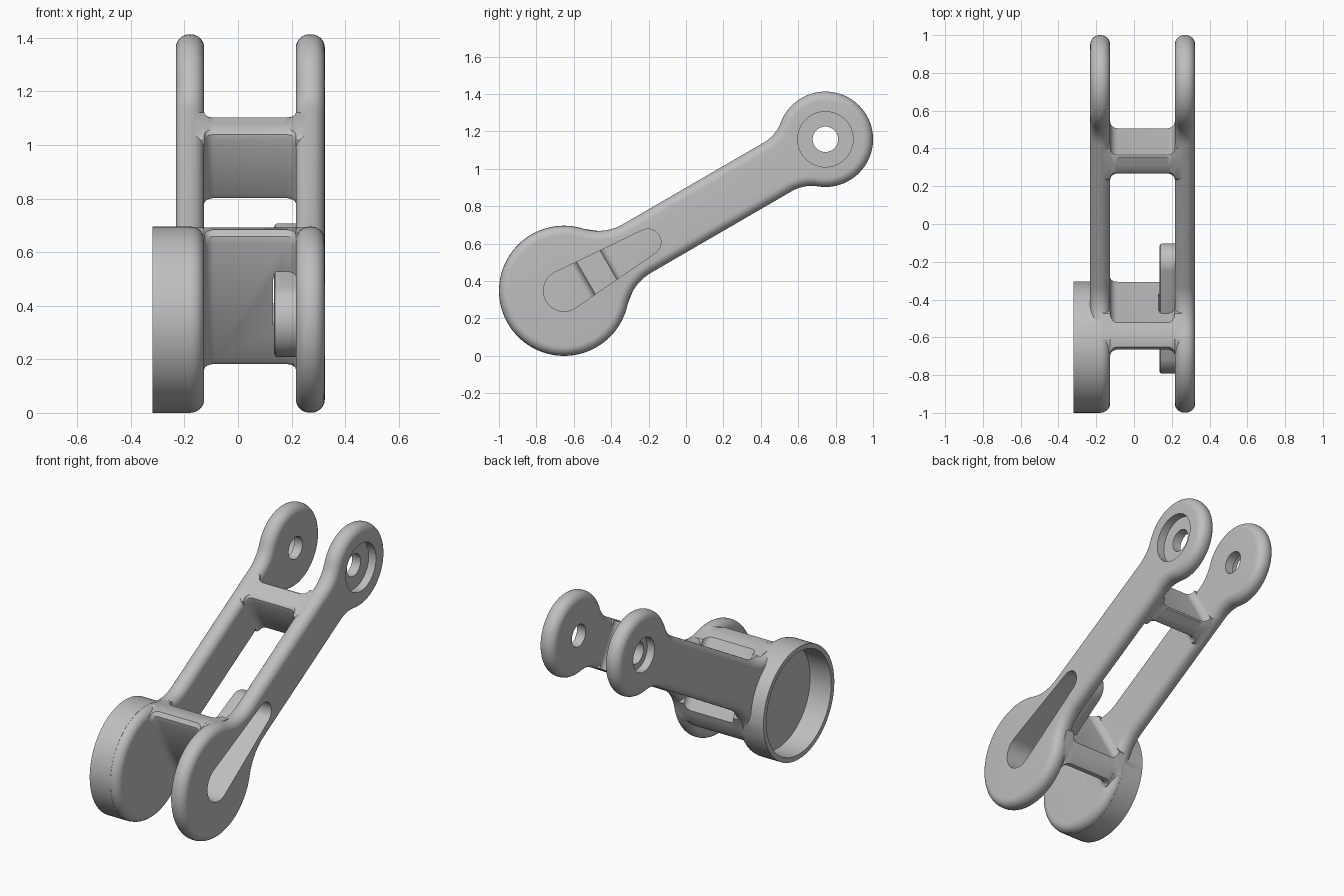
import bpy, bmesh
from math import sin, cos, pi, sqrt, atan2, acos, radians

cube = bpy.data.objects.get("Cube")
if cube:
    bpy.data.objects.remove(cube, do_unlink=True)

grey = bpy.data.materials.new("light_grey")
grey.use_nodes = True
grey.diffuse_color = (0.52, 0.52, 0.52, 1)
grey.node_tree.nodes["Principled BSDF"].inputs["Base Color"].default_value = grey.diffuse_color

# Arm frame: u runs along the arm from the large end, v across it
CY, CZ, TILT, LENGTH = -0.652, 0.348, radians(30.1), 1.615
BIG, SMALL, HALF = 0.347, 0.255, 0.15
NECK_BIG, NECK_SMALL = 0.27, 0.21


def place(x, u, v):
    return (x, CY + u * cos(TILT) - v * sin(TILT), CZ + u * sin(TILT) + v * cos(TILT))


def arc(cu, cv, r, a, b, n):
    return [(cu + r * cos(a + (b - a) * k / n), cv + r * sin(a + (b - a) * k / n))
            for k in range(n + 1)]


def loft(name, rings):
    """Solid skinned through (x, outline) rings of equal point count."""
    bm = bmesh.new()
    loops = [[bm.verts.new(place(x, u, v)) for u, v in pts] for x, pts in rings]
    n = len(loops[0])
    for a, b in zip(loops, loops[1:]):
        for i in range(n):
            j = (i + 1) % n
            bm.faces.new((a[i], a[j], b[j], b[i]))
    bm.faces.new(loops[0][::-1])
    bm.faces.new(loops[-1])
    bmesh.ops.recalc_face_normals(bm, faces=bm.faces)
    mesh = bpy.data.meshes.new(name)
    bm.to_mesh(mesh)
    bm.free()
    mesh.materials.append(grey)
    ob = bpy.data.objects.new(name, mesh)
    bpy.context.collection.objects.link(ob)
    return ob


def mirrored(half):
    return half + [(u, -v) for u, v in half[::-1] if abs(v) > 1e-6]


def arm_outline(inset):
    """Two round heads blended into a straight arm, shrunk by inset."""
    vs, vb = HALF + NECK_SMALL, HALF + NECK_BIG
    us = sqrt((SMALL + NECK_SMALL) ** 2 - vs ** 2)
    ub = sqrt((BIG + NECK_BIG) ** 2 - vb ** 2)
    a_s, a_b = atan2(vs, -us), atan2(vb, ub)
    half = arc(LENGTH, 0, SMALL - inset, 0, a_s, 28)
    half += arc(LENGTH - us, vs, NECK_SMALL + inset, a_s - pi, -pi / 2, 10)[1:]
    half += arc(ub, vb, NECK_BIG + inset, -pi / 2, a_b - pi, 12)
    half += arc(0, 0, BIG - inset, a_b, pi, 34)[1:]
    return mirrored(half)


def teardrop(r_big, r_small, inset=0):
    span = 0.518
    t = acos((r_big - r_small) / span)
    return (arc(span, 0, r_small - inset, -t, t, 20)
            + arc(0, 0, r_big - inset, t, 2 * pi - t, 32))


def rounded_plate(name, x0, x1, r=0.05, steps=8):
    angles = [pi / 2 * k / steps for k in range(steps + 1)]
    rings = [(x0 + r - r * cos(a), arm_outline(r - r * sin(a))) for a in angles]
    rings += [(x1 - r + r * cos(a), arm_outline(r - r * sin(a))) for a in angles[::-1]]
    return loft(name, rings)


def disc(name, u, radius, x0, x1, n=96):
    ring = arc(u, 0, radius, 0, 2 * pi, n)[:-1]
    return loft(name, [(x0, ring), (x1, ring)])


def cross_bar(name, half, slope):
    """Bar between the plates whose broad faces flare into both of them."""
    r, steps = 0.04, 6
    flare = [(r * (1 - cos(pi / 2 * k / steps)), r * (1 - sin(pi / 2 * k / steps)))
             for k in range(steps + 1)]

    def section(f):
        pts = [(u - f, v) for u, v in half[:3]] + half[3:-1]
        pts.append((half[-1][0] + f, half[-1][1] - slope * f))
        return mirrored(pts)

    rings = [(-0.18, section(r))] + [(IN_A + d, section(f)) for d, f in flare]
    rings += [(IN_B - d, section(f)) for d, f in flare[::-1]] + [(0.27, section(r))]
    return loft(name, rings)


def combine(target, other, operation):
    mod = target.modifiers.new(operation.lower(), "BOOLEAN")
    mod.operation, mod.solver, mod.object = operation, "EXACT", other
    bpy.context.view_layer.objects.active = target
    bpy.ops.object.modifier_apply(modifier=mod.name)
    bpy.data.objects.remove(other, do_unlink=True)


OUT_A, IN_A, IN_B, OUT_B = -0.232, -0.126, 0.216, 0.324

# Side plates, cup and the raised housing on the inside of the left plate
body = rounded_plate("link_body", OUT_A, IN_A)
parts = [
    rounded_plate("left_plate", IN_B, OUT_B),
    disc("cup", 0, CZ, -0.32, -0.178),
    loft("slot_housing", [(0.135, teardrop(0.14, 0.1, 0.012)),
                          (0.139, teardrop(0.14, 0.1, 0.004)),
                          (0.147, teardrop(0.14, 0.1)),
                          (0.27, teardrop(0.14, 0.1))]),
    cross_bar("lower_bar", [(0.135, 0.25), (0.145, 0.275), (0.17, 0.29),
                            (0.21, 0.275), (0.254, 0.236), (0.275, 0.216)], 0.7),
    cross_bar("upper_bar", [(1.135, 0.115), (1.142, 0.137), (1.16, 0.148),
                            (1.2, 0.148), (1.25, 0.148), (1.257, 0.142)], 0),
]
for part in parts:
    combine(body, part, "UNION")

# Cup cavity, teardrop slot, pin holes and their counterbores
slot = teardrop(0.11, 0.07)
cutters = [
    disc("cup_cavity", 0, 0.318, -0.4, -0.175),
    loft("slot_cutter", [(0.13, slot), (0.4, slot)]),
    disc("pin_hole", LENGTH, 0.068, -0.4, 0.4, 48),
    disc("right_counterbore", LENGTH, 0.105, -0.4, OUT_A + 0.05, 64),
    disc("left_counterbore", LENGTH, 0.148, OUT_B - 0.05, 0.4, 64),
]
for cutter in cutters:
    combine(body, cutter, "DIFFERENCE")

bpy.ops.object.select_all(action="DESELECT")
body.select_set(True)
bpy.context.view_layer.objects.active = body
bpy.ops.object.shade_smooth_by_angle(angle=radians(32))
